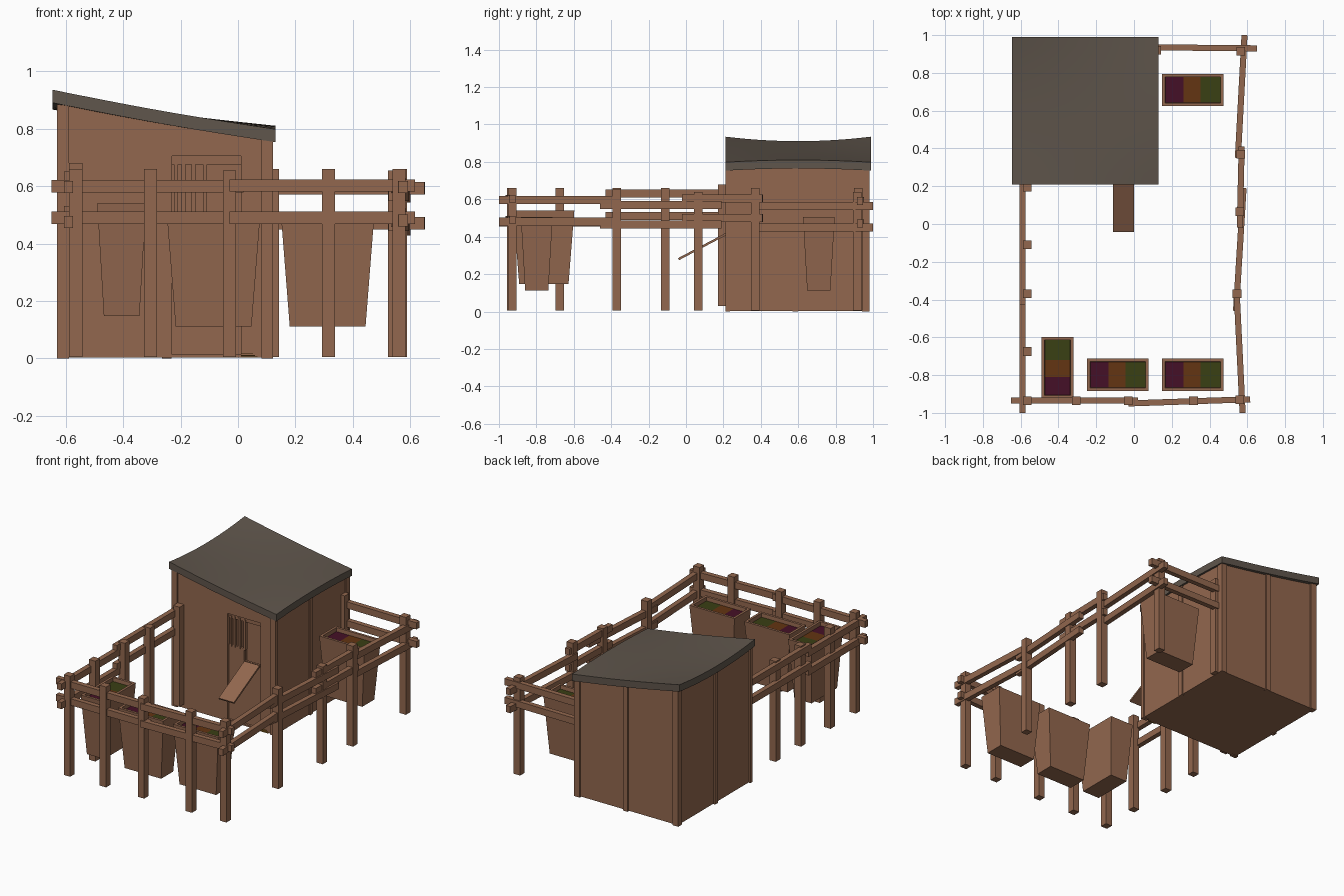
import bpy, bmesh, math
from mathutils import Vector

if "Cube" in bpy.data.objects:
    bpy.data.objects.remove(bpy.data.objects["Cube"])


def mat(name, c):
    m = bpy.data.materials.new(name)
    m.diffuse_color = (*c, 1)
    m.use_nodes = True
    m.node_tree.nodes["Principled BSDF"].inputs["Base Color"].default_value = m.diffuse_color
    return m


WOOD = mat("brown_wood", (0.29, 0.137, 0.077))
ROOF = mat("roof_grey_brown", (0.115, 0.092, 0.072))
PURPLE = mat("purple_leaves", (0.06, 0.005, 0.02))
RUST = mat("rust_leaves", (0.125, 0.035, 0.006))
GREEN = mat("green_leaves", (0.042, 0.05, 0.007))
STRAW = mat("straw", (0.30, 0.15, 0.02))


def make(name, verts, faces, m):
    me = bpy.data.meshes.new(name)
    me.from_pydata(verts, [], faces)
    bm = bmesh.new()
    bm.from_mesh(me)
    bmesh.ops.recalc_face_normals(bm, faces=bm.faces)
    bm.to_mesh(me)
    bm.free()
    me.materials.append(m)
    ob = bpy.data.objects.new(name, me)
    bpy.context.collection.objects.link(ob)
    return ob


BOX = [(0, 1, 2, 3), (4, 5, 6, 7), (0, 1, 5, 4), (1, 2, 6, 5), (2, 3, 7, 6), (3, 0, 4, 7)]


def wall_top(x):
    return 0.885 - 0.115 * (x + 0.63) / 0.75


def box(name, x0, x1, y0, y1, z0, z1=None, m=WOOD):
    """Box from bounds; without z1 its top follows the roof slope."""
    cs = [(x0, y0), (x1, y0), (x1, y1), (x0, y1)]
    top = [(x, y, wall_top(x) if z1 is None else z1) for x, y in cs]
    return make(name, [(x, y, z0) for x, y in cs] + top, BOX, m)


def beam(name, a, b, w, h):
    """Rectangular bar between two points."""
    a, b = Vector(a), Vector(b)
    d = (b - a).normalized()
    s = d.cross(Vector((0, 0, 1))).normalized() * w / 2
    u = s.cross(d).normalized() * h / 2
    ring = [-s - u, s - u, s + u, -s + u]
    return make(name, [a + r for r in ring] + [b + r for r in ring], BOX, WOOD)


# hut: floor, side and back walls
box("hut_floor", -0.62, 0.115, 0.22, 0.97, 0.004, 0.014)
box("hut_wall_left", -0.62, -0.60, 0.22, 0.97, 0.004)
box("hut_wall_right", 0.095, 0.115, 0.22, 0.97, 0.004)
box("hut_wall_back", -0.60, 0.095, 0.95, 0.97, 0.004)
# hut: front wall around the doorway
box("hut_wall_front_left", -0.60, -0.23, 0.22, 0.24, 0.004)
box("hut_wall_front_right", 0.01, 0.095, 0.22, 0.24, 0.004)
box("hut_lintel", -0.23, 0.01, 0.22, 0.24, 0.705)
box("door_panel_left", -0.23, -0.12, 0.235, 0.25, 0.004, 0.50)
box("door_panel_right", -0.12, 0.01, 0.235, 0.25, 0.004, 0.42)
box("door_top_frame", -0.23, 0.01, 0.235, 0.25, 0.675, 0.71)
for x in (-0.215, -0.19, -0.155, -0.115):
    box("door_bar", x - 0.007, x + 0.007, 0.232, 0.25, 0.49, 0.69)
# corner posts and middle battens
for x0, x1 in ((-0.63, -0.588), (-0.265, -0.232), (0.082, 0.122)):
    box("back_batten", x0, x1, 0.96, 0.98, 0)
for x0, x1 in ((-0.63, -0.588), (0.082, 0.122)):
    box("front_batten", x0, x1, 0.212, 0.235, 0)
for y0, y1 in ((0.212, 0.235), (0.57, 0.60), (0.94, 0.98)):
    box("left_batten", -0.63, -0.61, y0, y1, 0)
    box("right_batten", 0.105, 0.122, y0, y1, 0)
# ramp and straw
beam("ramp", (-0.055, 0.225, 0.42), (-0.055, -0.04, 0.28), 0.11, 0.012)
for i in range(3):
    box("straw_stalk", 0.01, 0.068 - 0.008 * i, 0.213, 0.222, 0.003 + i * 0.006, 0.006 + i * 0.006, STRAW)

# sagging roof sheet
N = 14
verts, faces = [], []
for t in (0, 0.045):
    for i in range(N + 1):
        for j in range(N + 1):
            u, v = i / N, j / N
            bow = 4 * v * (1 - v)
            z = 0.935 - 0.137 * u + bow * (-0.024 + 0.036 * u) - 0.006 * math.sin(math.pi * u)
            verts.append((-0.645 + 0.775 * u, 0.21 + 0.78 * v, z - t))
W, K = N + 1, (N + 1) ** 2
for i in range(N):
    for j in range(N):
        q = (i * W + j, i * W + j + 1, (i + 1) * W + j + 1, (i + 1) * W + j)
        faces += [q, tuple(k + K for k in q)]
    for a, b in ((i, i + 1), (N * W + i, N * W + i + 1),
                 (i * W, (i + 1) * W), (i * W + N, (i + 1) * W + N)):
        faces.append((a, b, b + K, a + K))
roof = make("roof", verts, faces, ROOF)
bpy.context.view_layer.objects.active = roof
roof.select_set(True)
bpy.ops.object.shade_smooth_by_angle(angle=math.radians(40))

# fence posts
P = 0.023
posts = [(-0.565, -0.935, 0.66), (-0.305, -0.935, 0.66), (-0.03, -0.935, 0.655), (0.315, -0.935, 0.66), (0.56, -0.93, 0.66),
         (-0.565, -0.675, 0.66), (-0.565, -0.37, 0.66), (-0.565, -0.11, 0.66), (-0.565, 0.195, 0.68),
         (0.545, -0.37, 0.655), (0.56, 0.065, 0.64), (0.565, 0.37, 0.66), (0.565, 0.915, 0.64), (0.12, 0.92, 0.66)]
for x, y, h in posts:
    box("fence_post", x - P, x + P, y - P, y + P, 0.03 if y == 0.195 else 0.005, h)

# fence rails: start, end and heights of each pair
rails = [((-0.65, -0.935), (0.02, -0.935), 0.60, 0.49),
         ((-0.03, -0.95), (0.615, -0.928), 0.602, 0.49),
         ((-0.59, -1.0), (-0.59, -0.40), 0.597, 0.475),
         ((-0.59, -0.43), (-0.59, 0.21), 0.63, 0.51),
         ((0.575, -1.0), (0.543, -0.35), 0.597, 0.48),
         ((0.54, -0.46), (0.58, 0.19), 0.57, 0.465),
         ((0.56, -0.02), (0.57, 0.41), 0.605, 0.50),
         ((0.55, 0.35), (0.585, 1.0), 0.565, 0.45),
         ((0.12, 0.935), (0.65, 0.93), 0.592, 0.47)]
for (ax, ay), (bx, by), zu, zl in rails:
    for z in (zu, zl):
        beam("fence_rail", (ax, ay, z), (bx, by, z), 0.032, 0.043)


def planter(cx, cy, ztop, zbot, turned=False):
    """Tapered open tub with three bands of leaves."""
    def ring(hx, hy, z):
        pts = [(-hx, -hy), (hx, -hy), (hx, hy), (-hx, hy)]
        if turned:
            pts = [(-y, x) for x, y in pts]
        return [(cx + x, cy + y, z) for x, y in pts]
    loops = ring(0.132, 0.062, zbot) + ring(0.163, 0.085, ztop) + ring(0.147, 0.069, ztop) + ring(0.144, 0.066, ztop - 0.04)
    f = [(0, 1, 2, 3), (12, 13, 14, 15)]
    for k in (0, 4, 8):
        f += [(k + i, k + (i + 1) % 4, k + 4 + (i + 1) % 4, k + 4 + i) for i in range(4)]
    make("planter", loops, f, WOOD)
    for a, b, m in ((-0.147, -0.05, PURPLE), (-0.05, 0.04, RUST), (0.04, 0.147, GREEN)):
        if turned:
            box("leaves", cx - 0.067, cx + 0.067, cy + a, cy + b, ztop - 0.045, ztop - 0.025, m)
        else:
            box("leaves", cx + a, cx + b, cy - 0.067, cy + 0.067, ztop - 0.045, ztop - 0.025, m)


planter(-0.405, -0.76, 0.54, 0.148, True)
planter(-0.085, -0.798, 0.505, 0.112)
planter(0.312, -0.798, 0.505, 0.112)
planter(0.312, 0.71, 0.505, 0.112)
